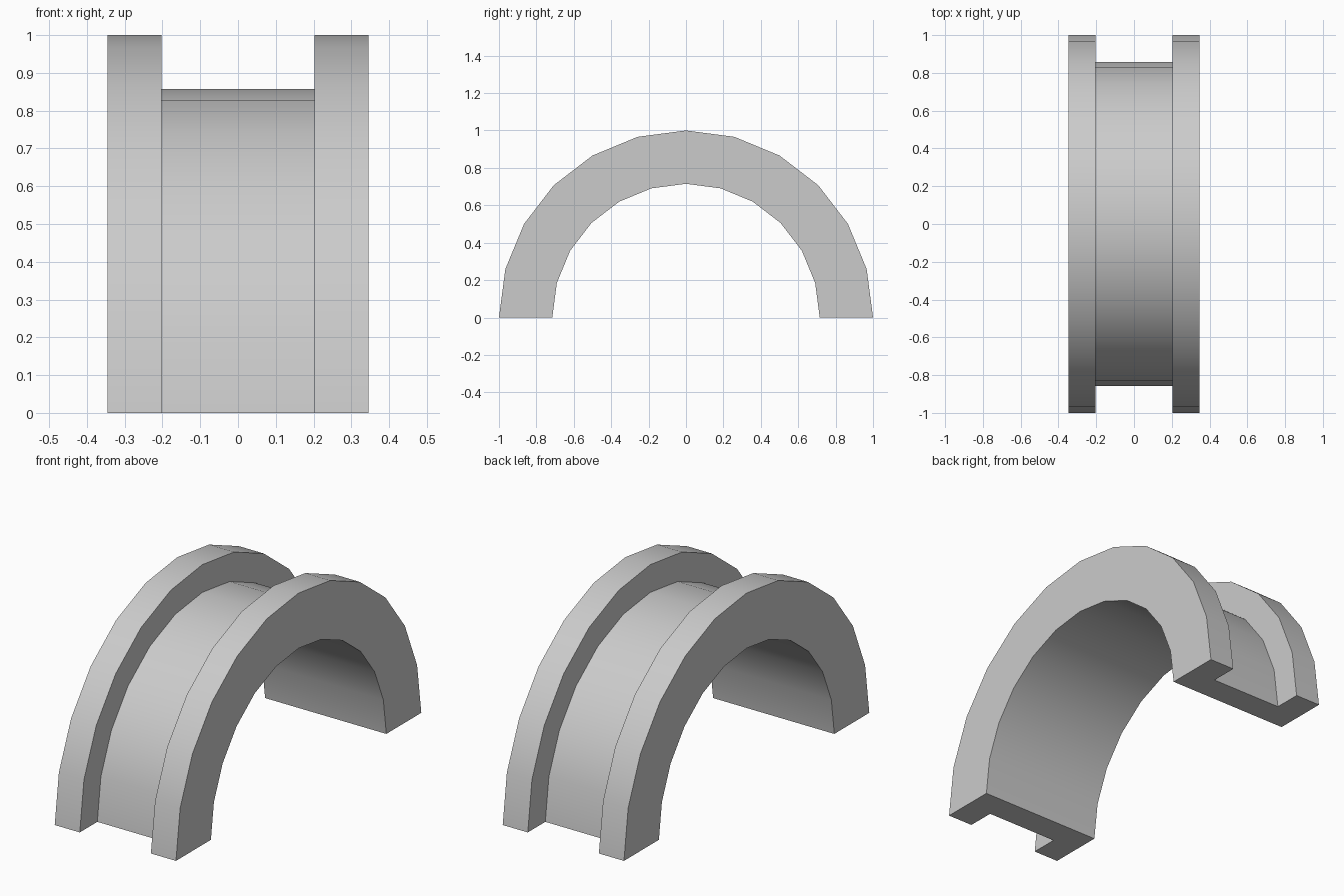
import bpy, bmesh, math

cube = bpy.data.objects.get("Cube")
if cube:
    bpy.data.objects.remove(cube, do_unlink=True)

# Plain grey material
grey = bpy.data.materials.new("light_grey")
grey.use_nodes = True
colour = (0.6, 0.6, 0.6, 1)
grey.diffuse_color = colour
grey.node_tree.nodes["Principled BSDF"].inputs["Base Color"].default_value = colour

# Channel section: half width, groove half width, and the three radii
HALF, GROOVE = 0.346, 0.203
BORE, FLOOR, RIM = 0.715, 0.857, 1.0
right_half = [(HALF, BORE), (HALF, RIM), (GROOVE, RIM), (GROOVE, FLOOR)]
section = right_half + [(-x, r) for x, r in reversed(right_half)]

# Sweep the section through a half turn
bm = bmesh.new()
face = bm.faces.new([bm.verts.new((x, -r, 0)) for x, r in section])
bmesh.ops.spin(bm, geom=[face] + face.edges[:] + face.verts[:], cent=(0, 0, 0),
               axis=(1, 0, 0), angle=-math.pi, steps=12, use_duplicate=False)

# Close the starting end if the sweep consumed its face
open_edges = [e for e in bm.edges if e.is_boundary]
if open_edges:
    bmesh.ops.holes_fill(bm, edges=open_edges, sides=0)
bmesh.ops.recalc_face_normals(bm, faces=bm.faces)

mesh = bpy.data.meshes.new("grooved_half_ring")
bm.to_mesh(mesh)
bm.free()
mesh.materials.append(grey)
ring = bpy.data.objects.new("grooved_half_ring", mesh)
bpy.context.collection.objects.link(ring)

# Smooth curved surfaces, sharp corners
bpy.ops.object.select_all(action="DESELECT")
ring.select_set(True)
bpy.context.view_layer.objects.active = ring
bpy.ops.object.shade_smooth_by_angle(angle=math.radians(30))
